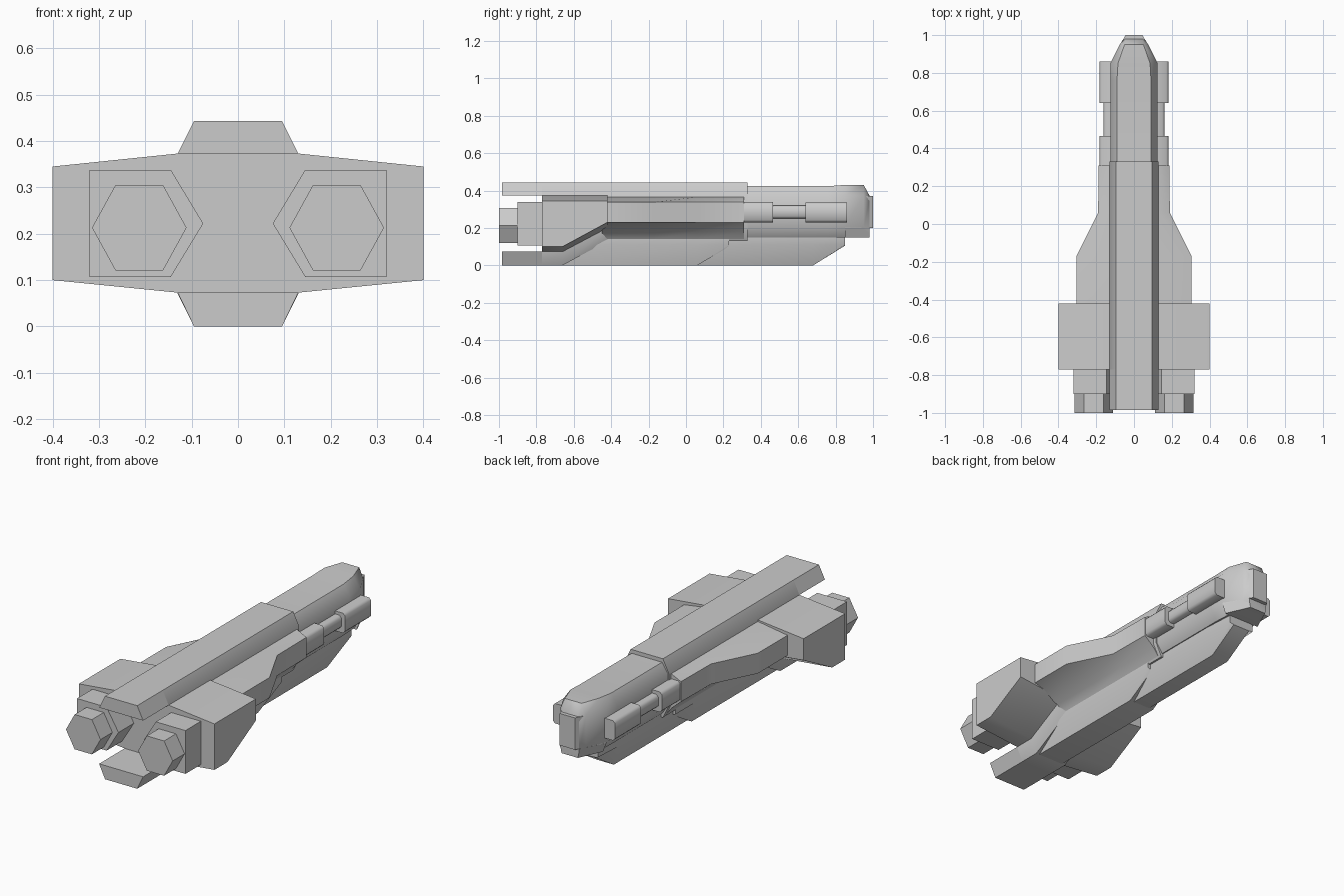
import bpy, bmesh, math

if "Cube" in bpy.data.objects:
    bpy.data.objects.remove(bpy.data.objects["Cube"])


def loft(name, rings, mirror=False):
    """Skin a list of (y, [(x, z), ...]) cross-sections, capped at both ends."""
    bm = bmesh.new()
    loops = [[bm.verts.new((x, y, z)) for x, z in pts] for y, pts in rings]
    for a, b in zip(loops, loops[1:]):
        n = len(a)
        for i in range(n):
            bm.faces.new((a[i], a[(i + 1) % n], b[(i + 1) % n], b[i]))
    bm.faces.new(loops[0])
    bm.faces.new(loops[-1])
    bmesh.ops.recalc_face_normals(bm, faces=bm.faces)
    me = bpy.data.meshes.new(name)
    bm.to_mesh(me)
    bm.free()
    ob = bpy.data.objects.new(name, me)
    bpy.context.collection.objects.link(ob)
    if mirror:
        ob.modifiers.new("mirror", 'MIRROR').use_axis[0] = True
    bpy.ops.object.select_all(action='DESELECT')
    bpy.context.view_layer.objects.active = ob
    ob.select_set(True)
    bpy.ops.object.shade_smooth_by_angle(angle=math.radians(48))
    return ob


def sym(half):
    """Complete a right-hand half section (bottom to top) to the left."""
    return half + [(-x, z) for x, z in reversed(half)]


def hull(zb, zt, w=0.13, n=0.095, ch=0.07):
    return sym([(n, zb), (w, zb + ch), (w, zt - ch), (n, zt)])


# main hull with the belly rising ahead of the tail
loft("main_hull", [(-0.77, hull(0, 0.443)), (-0.66, hull(0, 0.443)),
                   (-0.42, hull(0.13, 0.443)), (0.33, hull(0.13, 0.443))])

# tail prongs above and below the engines
top = sym([(0.13, 0.373), (0.095, 0.443)])
low = sym([(0.095, 0), (0.13, 0.073)])
loft("upper_tail", [(-0.985, top), (-0.77, top)])
loft("lower_tail", [(-0.985, low), (-0.77, low)])

# nose, tapering to a narrow tip
loft("nose", [(0.33, hull(0.15, 0.423, 0.125, 0.09, 0.052)),
              (0.76, hull(0.15, 0.423, 0.125, 0.09, 0.052)),
              (0.85, hull(0.15, 0.43, 0.125, 0.085, 0.055)),
              (0.95, hull(0.15, 0.43, 0.075, 0.05, 0.055)),
              (0.98, hull(0.152, 0.375, 0.056, 0.045, 0.03))])
tip = lambda w: sym([(w, 0.2), (w, 0.37)])
loft("nose_tip", [(0.85, tip(0.125)), (1.0, tip(0.045))])
lip = lambda w: sym([(w * 0.85, 0.15), (w, 0.2)])
loft("nose_chin", [(0.85, lip(0.125)), (0.98, lip(0.057))])


# stepped belly keels
def keel(zb, w0, w1):
    return sym([(w0, zb), (w1, 0.11), (w1, 0.17)])


loft("rear_keel", [(-0.66, keel(0, 0.075, 0.1)), (0.06, keel(0, 0.075, 0.1)),
                   (0.23, keel(0.1, 0.075, 0.1))])
loft("front_keel", [(0.0, keel(0, 0.05, 0.085)), (0.68, keel(0, 0.05, 0.085)),
                    (0.85, keel(0.105, 0.05, 0.075))])


# wide engine block with its lower front edge cut away
def block(z_out, z_in):
    return [(0.1, z_in), (0.13, z_in), (0.4, z_out), (0.4, 0.345),
            (0.13, 0.373), (0.1, 0.373)]


loft("engine_block", [(-0.77, block(0.1, 0.073)), (-0.66, block(0.1, 0.073)),
                      (-0.42, block(0.23, 0.2))], True)


# flared side sponsons
def sponson(x):
    return [(0.1, 0.14), (0.13, 0.18), (x, 0.23), (x, 0.338),
            (0.13, 0.365), (0.1, 0.365)]


loft("side_sponson", [(-0.45, sponson(0.305)), (-0.17, sponson(0.305)),
                      (0.06, sponson(0.19)), (0.31, sponson(0.187))], True)


# gun pods along the nose: fat rear, thin waist, fat front
def pod(x, zb, zt):
    c = 0.012
    return [(0.1, zb), (x - c, zb), (x, zb + c), (x, zt - c), (x - c, zt), (0.1, zt)]


for name, y0, y1, x, zb, zt in (("pod_rear", 0.3, 0.465, 0.183, 0.23, 0.338),
                                ("pod_waist", 0.465, 0.64, 0.162, 0.25, 0.32),
                                ("pod_front", 0.64, 0.86, 0.183, 0.23, 0.336)):
    loft(name, [(y0, pod(x, zb, zt)), (y1, pod(x, zb, zt))], True)

# engine casings and six-sided nozzles
casing = [(0.32, 0.107), (0.145, 0.107), (0.075, 0.222), (0.145, 0.338), (0.32, 0.338)]
loft("engine_casing", [(-0.9, casing), (-0.7, casing)], True)
nozzle = [(0.213 + 0.102 * math.cos(i * math.pi / 3),
           0.213 + 0.107 * math.sin(i * math.pi / 3)) for i in range(6)]
loft("engine_nozzle", [(-1.0, nozzle), (-0.88, nozzle)], True)
